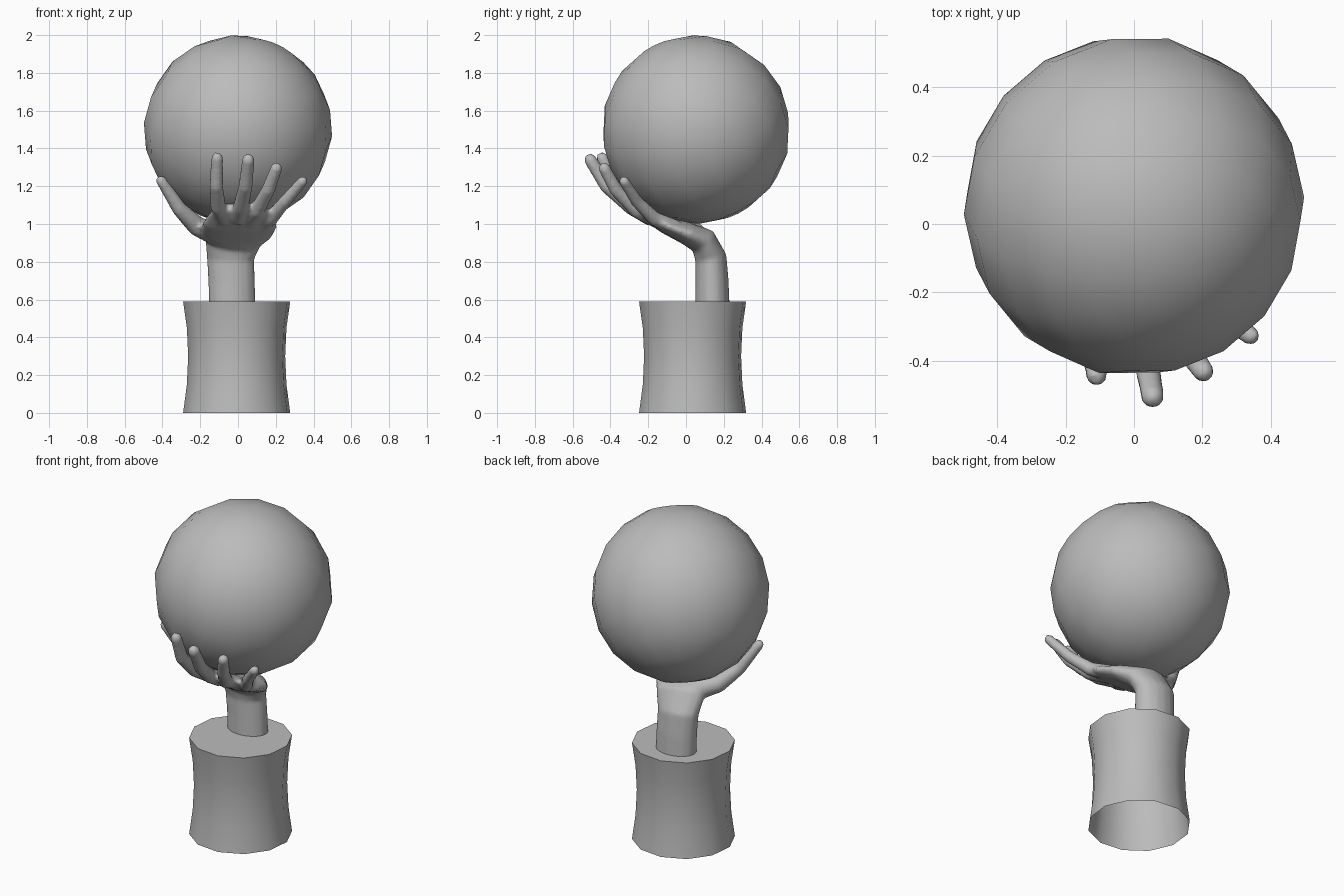
import bpy, bmesh, math
from mathutils import Vector, Euler

cube = bpy.data.objects.get("Cube")
if cube:
    bpy.data.objects.remove(cube)

GREY = (0.5, 0.5, 0.5, 1)
stone = bpy.data.materials.new("grey stone")
stone.use_nodes = True
stone.diffuse_color = GREY
stone.node_tree.nodes["Principled BSDF"].inputs["Base Color"].default_value = GREY


def finish(name, bm):
    mesh = bpy.data.meshes.new(name)
    bmesh.ops.recalc_face_normals(bm, faces=bm.faces)
    bm.to_mesh(mesh)
    bm.free()
    mesh.materials.append(stone)
    ob = bpy.data.objects.new(name, mesh)
    bpy.context.collection.objects.link(ob)
    bpy.ops.object.select_all(action="DESELECT")
    ob.select_set(True)
    bpy.context.view_layer.objects.active = ob
    return ob


def skin_rings(bm, rings):
    for a, b in zip(rings, rings[1:]):
        n = len(a)
        for i in range(n):
            bm.faces.new((a[i], a[(i + 1) % n], b[(i + 1) % n], b[i]))


def loft(bm, sections, sides=16):
    """Closed tube through (centre, half width, half thickness) sections."""
    pts = [Vector(s[0]) for s in sections]
    rings = []
    for i, (c, wide, thick) in enumerate(sections):
        tangent = (pts[min(i + 1, len(pts) - 1)] - pts[max(i - 1, 0)]).normalized()
        across = Vector((1, 0, 0))
        across = (across - tangent * across.dot(tangent)).normalized()
        up = across.cross(tangent)
        ring = []
        for k in range(sides):
            a = math.tau * k / sides
            ring.append(bm.verts.new(pts[i] + across * wide * math.cos(a) + up * thick * math.sin(a)))
        rings.append(ring)
    skin_rings(bm, rings)
    bm.faces.new(rings[0])
    bm.faces.new(rings[-1])


def finger(bm, path, thick, tip):
    """Tapered finger with a blunt rounded end."""
    pts = [Vector(p) for p in path]
    last = len(pts) - 1
    radii = [thick + (tip - thick) * i / last for i in range(last + 1)]
    end = pts[-1] + (pts[-1] - pts[-2]).normalized() * tip * 0.7
    loft(bm, [(p, r, r) for p, r in zip(pts + [end], radii + [tip * 0.55])], 12)


# Pedestal: waisted, open underneath
bm = bmesh.new()
rings = []
for r, z in ((0.287, 0), (0.267, 0.15), (0.26, 0.3), (0.267, 0.45), (0.287, 0.59)):
    rings.append([bm.verts.new((-0.007 + r * math.cos(a), 0.035 + r * math.sin(a), z))
                  for a in (math.tau * (k + 0.3) / 12 for k in range(12))])
skin_rings(bm, rings)
bm.faces.new(rings[-1])
finish("pedestal", bm)
bpy.ops.object.shade_smooth_by_angle(angle=math.radians(50))

# Forearm, bent wrist and palm
bm = bmesh.new()
loft(bm, [((-0.03, 0.14, 0.55), 0.124, 0.092),
          ((-0.034, 0.138, 0.7), 0.124, 0.088),
          ((-0.04, 0.132, 0.82), 0.126, 0.084),
          ((-0.025, 0.09, 0.91), 0.15, 0.075),
          ((-0.01, 0.0, 0.952), 0.195, 0.06),
          ((0.01, -0.11, 0.995), 0.2, 0.045),
          ((0.02, -0.21, 1.055), 0.17, 0.038),
          ((0.02, -0.26, 1.09), 0.13, 0.028)])

# Four fingers and the thumb
finger(bm, [(-0.07, -0.17, 1.03), (-0.105, -0.27, 1.09), (-0.115, -0.38, 1.2), (-0.11, -0.445, 1.355)], 0.046, 0.032)
finger(bm, [(0.0, -0.18, 1.03), (0.015, -0.29, 1.09), (0.04, -0.42, 1.2), (0.055, -0.51, 1.345)], 0.046, 0.034)
finger(bm, [(0.06, -0.15, 1.02), (0.1, -0.26, 1.07), (0.16, -0.37, 1.18), (0.205, -0.435, 1.3)], 0.046, 0.032)
finger(bm, [(0.11, -0.06, 0.98), (0.175, -0.17, 1.03), (0.25, -0.26, 1.12), (0.345, -0.33, 1.23)], 0.045, 0.028)
finger(bm, [(-0.1, 0.05, 0.94), (-0.22, 0.0, 0.99), (-0.31, -0.07, 1.08), (-0.41, -0.13, 1.235)], 0.065, 0.028)
hand = finish("hand", bm)
blend = hand.modifiers.new("blend", "REMESH")
blend.mode = "VOXEL"
blend.voxel_size = 0.012
blend.use_smooth_shade = True
soften = hand.modifiers.new("soften", "SMOOTH")
soften.factor = 0.5
soften.iterations = 4

# Ball resting in the palm
bm = bmesh.new()
bmesh.ops.create_uvsphere(bm, u_segments=16, v_segments=10, radius=0.5)
bmesh.ops.rotate(bm, verts=bm.verts, matrix=Euler((0.5, 0.35, 0.2)).to_matrix())
bmesh.ops.translate(bm, verts=bm.verts, vec=(0, 0.053, 1.5))
finish("ball", bm)
bpy.ops.object.shade_smooth()
